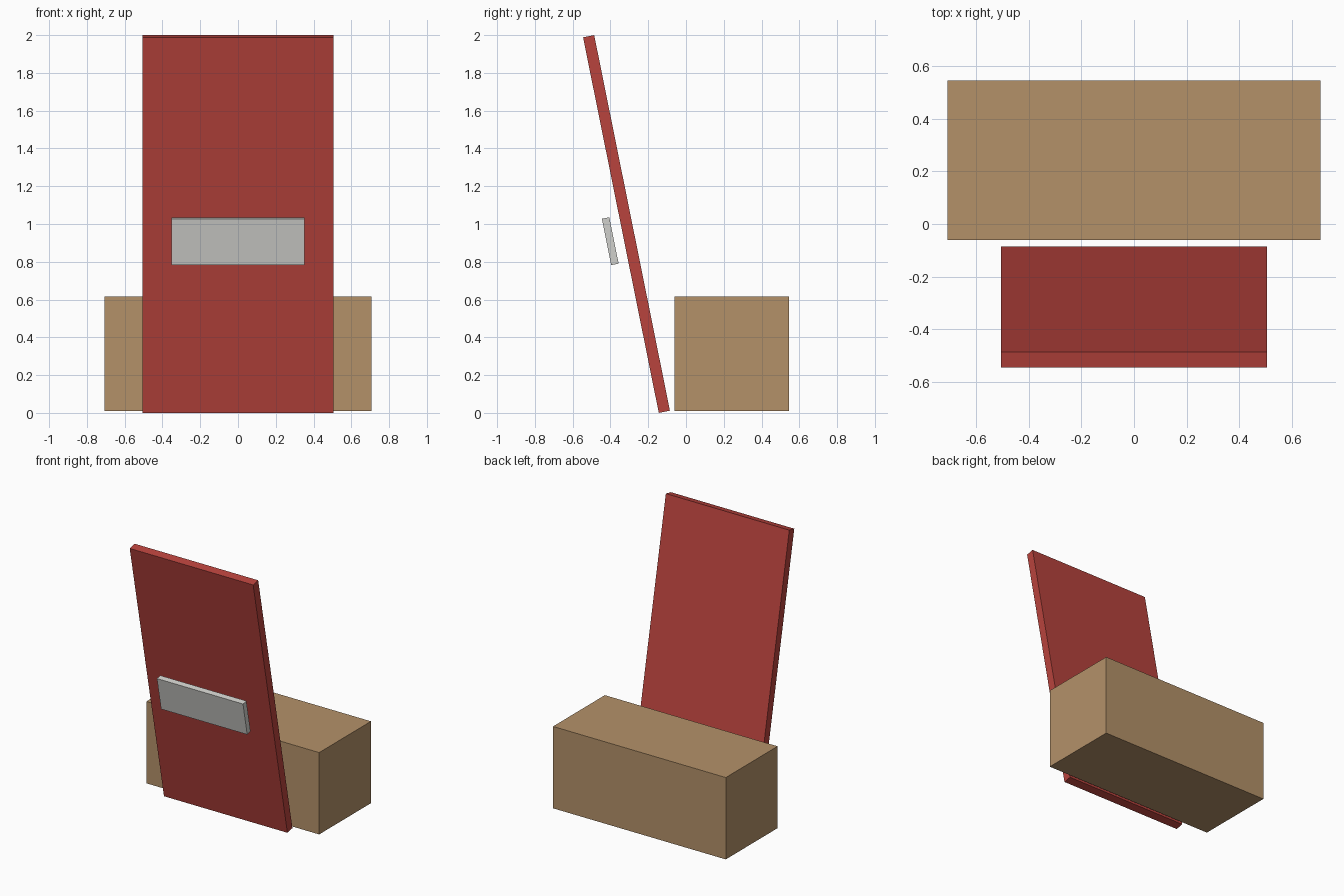
import bpy, math

if "Cube" in bpy.data.objects:
    bpy.data.objects.remove(bpy.data.objects["Cube"])

LEAN = math.radians(11.4)


def linear(r, g, b):
    def conv(c):
        c /= 255
        return c / 12.92 if c <= 0.04045 else ((c + 0.055) / 1.055) ** 2.4
    return (conv(r), conv(g), conv(b), 1.0)


def material(name, rgb):
    m = bpy.data.materials.new(name)
    m.diffuse_color = linear(*rgb)
    m.use_nodes = True
    m.node_tree.nodes["Principled BSDF"].inputs["Base Color"].default_value = m.diffuse_color
    return m


def block(name, size, centre, mat, lean=0.0):
    bpy.ops.mesh.primitive_cube_add(size=1, location=centre, rotation=(lean, 0, 0))
    ob = bpy.context.object
    ob.name = name
    ob.scale = size
    bpy.ops.object.transform_apply(location=False, rotation=False, scale=True)
    ob.data.materials.append(mat)
    return ob


red = material("red", (184, 67, 61))
tan = material("tan", (180, 145, 105))
grey = material("light grey", (208, 208, 204))

# Box standing behind the board
block("box_base", (1.415, 0.606, 0.606), (0, 0.242, 0.313), tan)

# Tall board leaning towards the front
block("leaning_board", (1.011, 0.06, 2.028), (0, -0.315, 1.0), red, LEAN)

# Small plate floating in front of the board, parallel to it
block("front_plate", (0.705, 0.04, 0.25), (0, -0.401, 0.909), grey, LEAN)
